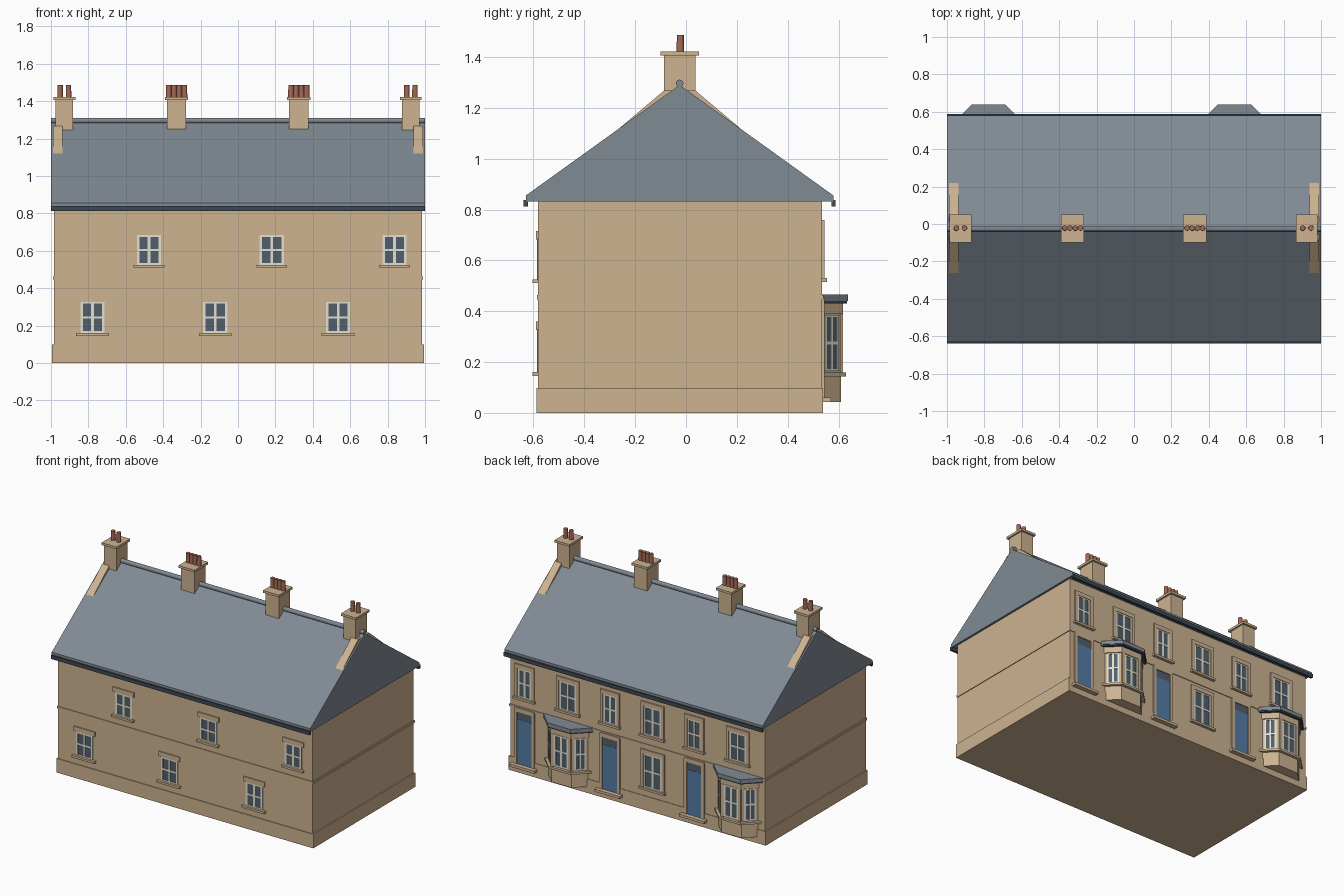
import bpy, bmesh, math
from mathutils import Matrix, Vector

if "Cube" in bpy.data.objects:
    bpy.data.objects.remove(bpy.data.objects["Cube"])


def mat(name, r, g, b):
    m = bpy.data.materials.new(name)
    lin = [((c / 255 + 0.055) / 1.055) ** 2.4 for c in (r, g, b)]
    m.diffuse_color = (*lin, 1)
    m.use_nodes = True
    m.node_tree.nodes["Principled BSDF"].inputs["Base Color"].default_value = m.diffuse_color
    return m


STONE = mat("sandstone", 205, 179, 145)
SLATE = mat("slate", 128, 138, 148)
DARK = mat("gutter_dark", 62, 72, 82)
GLASS = mat("window_glass", 82, 95, 107)
WHITE = mat("window_frame", 228, 225, 212)
BLUE = mat("door_blue", 84, 125, 166)
CLAY = mat("clay_pot", 165, 106, 86)


def finish(name, bm, material):
    bmesh.ops.recalc_face_normals(bm, faces=bm.faces)
    me = bpy.data.meshes.new(name)
    bm.to_mesh(me)
    bm.free()
    me.materials.append(material)
    ob = bpy.data.objects.new(name, me)
    bpy.context.collection.objects.link(ob)
    return ob


def boxes(name, material, ranges, M=Matrix()):
    """One object made of boxes given as (x0, x1, y0, y1, z0, z1)."""
    bm = bmesh.new()
    for x0, x1, y0, y1, z0, z1 in ranges:
        T = Matrix.Translation(((x0 + x1) / 2, (y0 + y1) / 2, (z0 + z1) / 2))
        S = Matrix.Diagonal((x1 - x0, y1 - y0, z1 - z0, 1))
        bmesh.ops.create_cube(bm, size=1, matrix=M @ T @ S)
    return finish(name, bm, material)


def prism(name, material, pts, vec):
    """Extrude a closed polygon along vec."""
    bm = bmesh.new()
    f = bm.faces.new([bm.verts.new(p) for p in pts])
    r = bmesh.ops.extrude_face_region(bm, geom=[f])
    new = [v for v in r["geom"] if isinstance(v, bmesh.types.BMVert)]
    bmesh.ops.translate(bm, verts=new, vec=Vector(vec))
    return finish(name, bm, material)


def wall_frame(x, y, angle):
    """Local frame on a wall: +y points out of the wall."""
    return Matrix.Translation((x, y, 0)) @ Matrix.Rotation(angle, 4, 'Z')


def sash(name, M, w, z0, z1, bar=0.014):
    """Glass plate with a light frame and one bar each way."""
    h, zm = w / 2, (z0 + z1) / 2
    boxes(name + "_glass", GLASS, [(-h, h, -0.004, 0.002, z0, z1)], M)
    d = (-0.004, 0.005)
    boxes(name + "_frame", WHITE, [
        (-h, -h + bar, *d, z0, z1), (h - bar, h, *d, z0, z1),
        (-h, h, *d, z0, z0 + bar * 0.7), (-h, h, *d, z1 - bar * 0.7, z1),
        (-bar / 2, bar / 2, *d, z0, z1), (-h, h, *d, zm - 0.006, zm + 0.006)], M)


def surround(name, M, w, z0, z1, t=0.022, sill=True):
    """Stone jambs and head around an opening of width w, with a sill."""
    h, d = w / 2, (-0.004, 0.009)
    parts = [(-h - t, -h, *d, z0, z1), (h, h + t, *d, z0, z1),
             (-h - t, h + t, *d, z1, z1 + t * 1.3)]
    if sill:
        parts.append((-h - t - 0.008, h + t + 0.008, -0.004, 0.02, z0 - 0.015, z0))
    boxes(name, STONE, parts, M)


YF, YB, RY = -0.582, 0.535, -0.025   # front wall, back wall, ridge line

# walls, plinth, string course
boxes("walls", STONE, [(-0.985, 0.985, YF, YB, 0, 0.84)])
boxes("plinth", STONE, [(-0.994, 0.994, YF - 0.006, YB + 0.004, 0, 0.098)])
boxes("string_course", STONE, [(-0.99, 0.99, YF - 0.005, YB + 0.005, 0.447, 0.463)])

# roof, ridge and gutters
prism("roof", SLATE, [(-1, y, z) for y, z in
      ((-0.63, 0.832), (-0.63, 0.855), (RY, 1.29), (0.58, 0.855), (0.58, 0.832))], (2, 0, 0))
bm = bmesh.new()
bmesh.ops.create_cone(bm, cap_ends=True, segments=12, radius1=0.015, radius2=0.015, depth=2,
                      matrix=Matrix.Translation((0, RY, 1.296)) @ Matrix.Rotation(math.pi / 2, 4, 'Y'))
finish("ridge_tiles", bm, SLATE)
boxes("gutters", DARK, [(-1, 1, -0.64, -0.622, 0.812, 0.838), (-1, 1, 0.572, 0.589, 0.812, 0.838)])

# chimneys with caps and pots, plus sloping gable copings at both ends
for cx, hw, pots in ((-0.928, 0.047, (-0.022, 0.022)), (0.924, 0.047, (-0.022, 0.022)),
                     (-0.328, 0.051, (-0.042, -0.014, 0.014, 0.042)),
                     (0.325, 0.051, (-0.042, -0.014, 0.014, 0.042))):
    boxes("chimney_stack", STONE, [
        (cx - hw, cx + hw, -0.086, 0.037, 1.2 if abs(cx) > 0.5 else 1.25, 1.406),
        (cx - hw - 0.011, cx + hw + 0.011, -0.1, 0.051, 1.406, 1.422)])
    bm = bmesh.new()
    for p in pots:
        bmesh.ops.create_cone(bm, cap_ends=True, segments=12, radius1=0.015, radius2=0.014,
                              depth=0.07, matrix=Matrix.Translation((cx + p, RY + 0.003, 1.452)))
    ob = finish("chimney_pots", bm, CLAY)
for x in (-0.99, 0.937):
    prism("gable_coping", STONE, [(x, y, z) for y, z in
          ((-0.262, 1.12), (-0.086, 1.268), (0.037, 1.268), (0.222, 1.112))], (0.053, 0, 0))

# front windows: lintel, sash and sill, two per house
for i in range(3):
    for name, x, z0, z1, sw in (("front_upper_window", -0.476, 0.525, 0.683, 0.165),
                                ("front_lower_window", -0.778, 0.16, 0.327, 0.175)):
        M = wall_frame(x + 0.6565 * i, YF, math.pi)
        sash(name, M, 0.13, z0, z1)
        boxes(name + "_lintel", STONE, [(-0.082, 0.082, -0.004, 0.008, z1, z1 + 0.033)], M)
        boxes(name + "_sill", STONE, [(-sw / 2, sw / 2, -0.004, 0.021, z0 - 0.015, z0)], M)


def bay_outline(cx, off, z):
    """Canted bay plan, pushed out by off."""
    a = 0.078 + off * math.tan(math.pi / 8)
    y = 0.61 + off
    b = a + (y - 0.53)
    return [(cx - b, 0.53, z), (cx - a, y, z), (cx + a, y, z), (cx + b, 0.53, z)]


def bay(cx):
    for name, m, off, z0, z1 in (("bay_walls", STONE, 0, 0.043, 0.432),
                                 ("bay_sill", STONE, 0.02, 0.143, 0.158),
                                 ("bay_head", STONE, 0.007, 0.388, 0.432),
                                 ("bay_fascia", DARK, 0.024, 0.43, 0.448),
                                 ("bay_roof", SLATE, 0.028, 0.44, 0.465)):
        prism(name, m, bay_outline(cx, off, z0), (0, 0, z1 - z0))
    M = wall_frame(cx, 0.61, 0)
    sash("bay_front_window", M, 0.112, 0.165, 0.385)
    for s in (-1, 1):
        boxes("bay_jamb", STONE, [(s * 0.067 - 0.011, s * 0.067 + 0.011, -0.004, 0.008, 0.158, 0.388)], M)
        side = wall_frame(cx + s * 0.117, 0.571, -s * math.pi / 4)
        sash("bay_side_window", side, 0.078, 0.165, 0.385, 0.011)


# back elevation: three houses, each a door with a window above and a bay or window beside
for i, dx in enumerate((0.872, 0.211, -0.442)):
    wx = (0.537, -0.119, -0.778)[i]
    M = wall_frame(dx, YB, 0)
    boxes("door", BLUE, [(-0.057, 0.057, -0.004, 0.0055, 0.06, 0.372)], M)
    boxes("door_fanlight", GLASS, [(-0.057, 0.057, -0.004, 0.004, 0.372, 0.425)], M)
    surround("door_surround", M @ Matrix.Translation((0, 0.001, 0)), 0.114, 0.06, 0.425, sill=False)
    boxes("door_step", STONE, [(-0.098, 0.098, -0.004, 0.036, 0.042, 0.06)], M)
    sash("back_narrow_window", M, 0.106, 0.53, 0.73)
    surround("back_narrow_window_surround", M, 0.106, 0.53, 0.73)
    W = wall_frame(wx, YB, 0)
    sash("back_wide_window", W, 0.134, 0.53, 0.73)
    surround("back_wide_window_surround", W, 0.134, 0.53, 0.73)
    if i == 1:
        sash("back_lower_window", W, 0.142, 0.16, 0.395)
        surround("back_lower_window_surround", W, 0.142, 0.16, 0.395)
    else:
        bay(wx)
